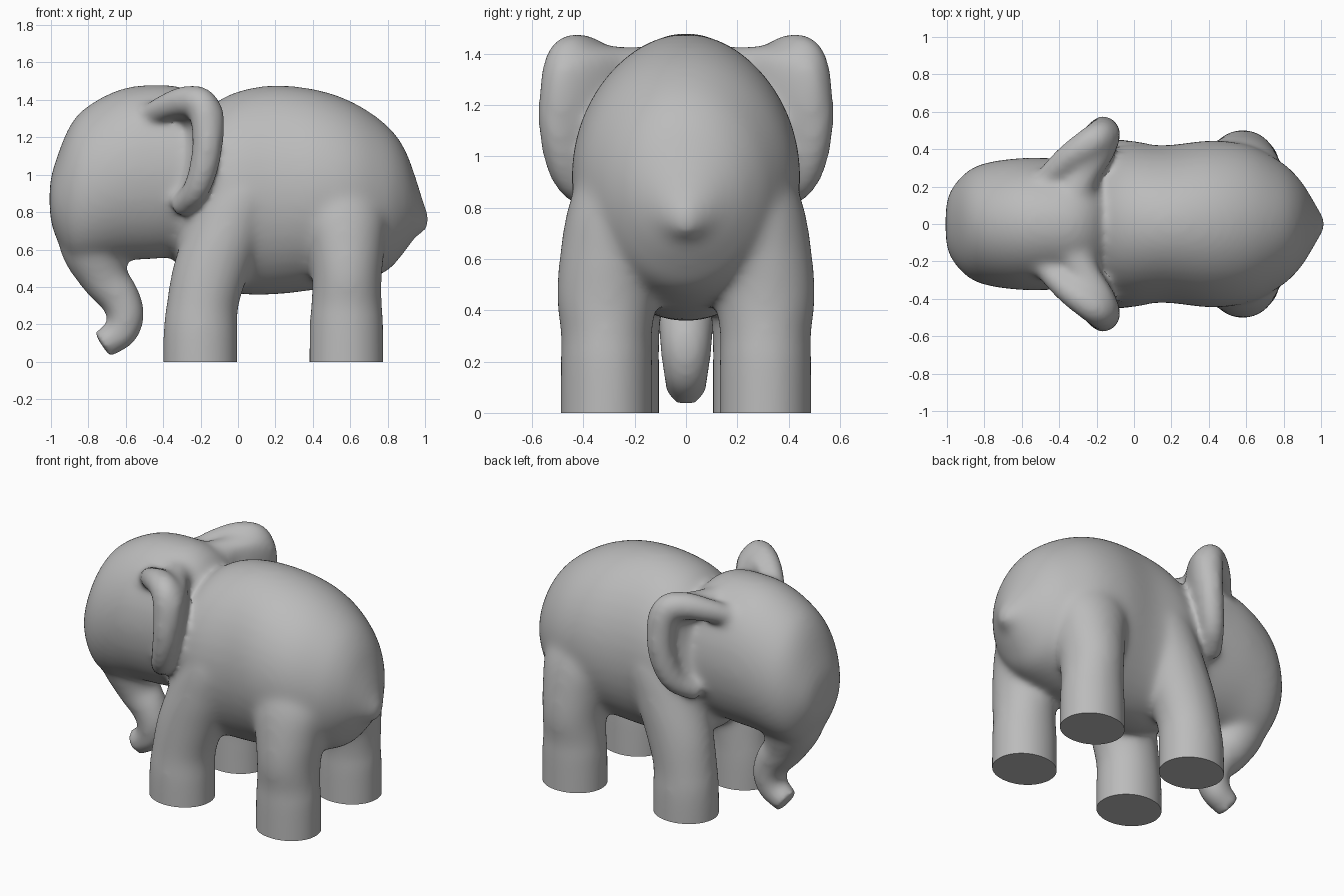
import bpy
import bmesh
import math
from mathutils import Vector

if "Cube" in bpy.data.objects:
    bpy.data.objects.remove(bpy.data.objects["Cube"], do_unlink=True)

SIDES = 40
bm = bmesh.new()


def resample(rows, steps=6):
    """Catmull-Rom interpolation of rows of numbers."""
    out = []
    for i in range(len(rows) - 1):
        a, b = rows[max(i - 1, 0)], rows[i]
        c, d = rows[i + 1], rows[min(i + 2, len(rows) - 1)]
        for s in range(steps):
            t = s / steps
            out.append([0.5 * (2 * q + (r - p) * t + (2 * p - 5 * q + 4 * r - w) * t * t
                               + (3 * q - p - 3 * r + w) * t ** 3)
                        for p, q, r, w in zip(a, b, c, d)])
    return out + [list(rows[-1])]


def loft(rings):
    """Closed skin through elliptical rings of (centre, u axis, v axis)."""
    loops = []
    for centre, u, v in rings:
        angles = [math.tau * k / SIDES for k in range(SIDES)]
        loops.append([bm.verts.new(centre + u * math.cos(a) + v * math.sin(a)) for a in angles])
    for a, b in zip(loops, loops[1:]):
        for k in range(SIDES):
            n = (k + 1) % SIDES
            bm.faces.new((a[k], a[n], b[n], b[k]))
    bm.faces.new(loops[0][::-1])
    bm.faces.new(loops[-1])


def barrel(rows):
    """Rows of x, low z, high z, half width."""
    loft([(Vector((x, 0, (lo + hi) / 2)), Vector((0, w, 0)), Vector((0, 0, (hi - lo) / 2)))
          for x, lo, hi, w in resample(rows)])


def column(rows, side, direction=Vector((1, 0, 0))):
    """Rows of z, x, y, radius along direction, radius across it."""
    d = Vector((direction.x, direction.y * side, 0)).normalized()
    across = Vector((-d.y, d.x, 0))
    loft([(Vector((x, y * side, z)), d * a, across * b) for z, x, y, a, b in resample(rows)])


def tube(rows, side=1):
    """Rows of x, y, z, radius."""
    rows = resample(rows)
    pts = [Vector((x, y * side, z)) for x, y, z, r in rows]
    u = None
    rings = []
    for i, p in enumerate(pts):
        t = (pts[min(i + 1, len(pts) - 1)] - pts[max(i - 1, 0)]).normalized()
        u = t.orthogonal() if u is None else u - t * u.dot(t)
        u.normalize()
        rings.append((p, u * rows[i][3], t.cross(u) * rows[i][3]))
    loft(rings)


# Torso, ending in the small pointed tail
barrel([(-0.40, 0.64, 0.95, 0.15), (-0.30, 0.49, 1.15, 0.30), (-0.17, 0.41, 1.34, 0.39),
        (-0.03, 0.365, 1.435, 0.425), (0.18, 0.358, 1.478, 0.422), (0.42, 0.385, 1.455, 0.447),
        (0.62, 0.42, 1.385, 0.42), (0.79, 0.48, 1.27, 0.33), (0.885, 0.58, 1.15, 0.24),
        (0.945, 0.66, 1.00, 0.15), (0.99, 0.69, 0.86, 0.075), (1.02, 0.71, 0.79, 0.03)])

# Head
barrel([(-1.007, 0.79, 0.95, 0.09), (-0.98, 0.68, 1.06, 0.18), (-0.90, 0.54, 1.26, 0.275),
        (-0.80, 0.51, 1.37, 0.325), (-0.62, 0.54, 1.46, 0.352), (-0.43, 0.55, 1.482, 0.352),
        (-0.28, 0.58, 1.46, 0.345), (-0.17, 0.67, 1.37, 0.31), (-0.08, 0.80, 1.18, 0.20)])

# Trunk, curling forward at the tip
tube([(-0.78, 0, 0.78, 0.21), (-0.765, 0, 0.60, 0.18), (-0.71, 0, 0.445, 0.13),
      (-0.638, 0, 0.35, 0.112), (-0.60, 0, 0.25, 0.102), (-0.625, 0, 0.16, 0.092),
      (-0.68, 0, 0.12, 0.083), (-0.728, 0, 0.088, 0.085)])

for side in (1, -1):
    # Front legs lean back into the shoulders
    column([(-0.15, -0.20, 0.285, 0.20, 0.182), (0.15, -0.20, 0.285, 0.20, 0.182),
            (0.30, -0.19, 0.28, 0.194, 0.178), (0.50, -0.14, 0.27, 0.21, 0.185),
            (0.70, -0.065, 0.25, 0.22, 0.20), (0.93, 0.02, 0.22, 0.22, 0.21),
            (1.12, 0.05, 0.18, 0.13, 0.16)], side)
    # Hind legs with a rounded knee, broadening into the hips
    column([(-0.15, 0.58, 0.31, 0.20, 0.18), (0.20, 0.58, 0.31, 0.198, 0.18),
            (0.30, 0.58, 0.31, 0.19, 0.178), (0.45, 0.582, 0.308, 0.187, 0.196),
            (0.62, 0.575, 0.28, 0.21, 0.212), (0.82, 0.55, 0.24, 0.24, 0.215),
            (1.05, 0.52, 0.20, 0.16, 0.16)], side)
    # Ear flap, rooted in the back of the head
    column([(0.80, -0.29, 0.34, 0.06, 0.04), (0.92, -0.24, 0.36, 0.13, 0.055),
            (1.15, -0.19, 0.36, 0.19, 0.06), (1.34, -0.18, 0.36, 0.18, 0.06),
            (1.41, -0.20, 0.34, 0.14, 0.05)], side, Vector((0.5, 0.85, 0)))
    # Bridge from the crown to the top of the ear
    tube([(-0.34, 0.12, 1.34, 0.09), (-0.26, 0.28, 1.345, 0.087),
          (-0.20, 0.42, 1.37, 0.08)], side)
    # Thick rolled ear rim
    tube([(-0.49, 0.22, 1.31, 0.06), (-0.38, 0.33, 1.365, 0.073), (-0.27, 0.41, 1.395, 0.084),
          (-0.185, 0.465, 1.365, 0.089), (-0.163, 0.493, 1.20, 0.084),
          (-0.18, 0.488, 1.05, 0.08), (-0.23, 0.445, 0.91, 0.072),
          (-0.32, 0.33, 0.82, 0.06)], side)

bmesh.ops.recalc_face_normals(bm, faces=bm.faces[:])
mesh = bpy.data.meshes.new("elephant_body")
bm.to_mesh(mesh)
bm.free()
body = bpy.data.objects.new("elephant_body", mesh)
bpy.context.collection.objects.link(body)

# Fuse the parts into one soft skin
remesh = body.modifiers.new("fuse", 'REMESH')
remesh.mode = 'VOXEL'
remesh.voxel_size = 0.016
soften = body.modifiers.new("soften", 'SMOOTH')
soften.factor = 0.5
soften.iterations = 36
depsgraph = bpy.context.evaluated_depsgraph_get()
fused = bpy.data.meshes.new_from_object(body.evaluated_get(depsgraph))
body.modifiers.clear()
body.data = fused
bpy.data.meshes.remove(mesh)
fused.name = "elephant_body"

# Cut the feet flat on the ground
bm = bmesh.new()
bm.from_mesh(fused)
bmesh.ops.bisect_plane(bm, geom=bm.verts[:] + bm.edges[:] + bm.faces[:], dist=1e-5,
                       plane_co=(0, 0, 0), plane_no=(0, 0, 1), clear_inner=True)
bmesh.ops.holes_fill(bm, edges=[e for e in bm.edges if e.is_boundary], sides=0)
bmesh.ops.recalc_face_normals(bm, faces=bm.faces[:])
bm.to_mesh(fused)
bm.free()

# Plain grey finish
grey = bpy.data.materials.new("plain_grey")
grey.use_nodes = True
colour = (0.5, 0.5, 0.5, 1)
grey.diffuse_color = colour
grey.node_tree.nodes["Principled BSDF"].inputs["Base Color"].default_value = colour
fused.materials.clear()
fused.materials.append(grey)

bpy.ops.object.select_all(action='DESELECT')
body.select_set(True)
bpy.context.view_layer.objects.active = body
bpy.ops.object.shade_smooth_by_angle(angle=math.radians(40))
